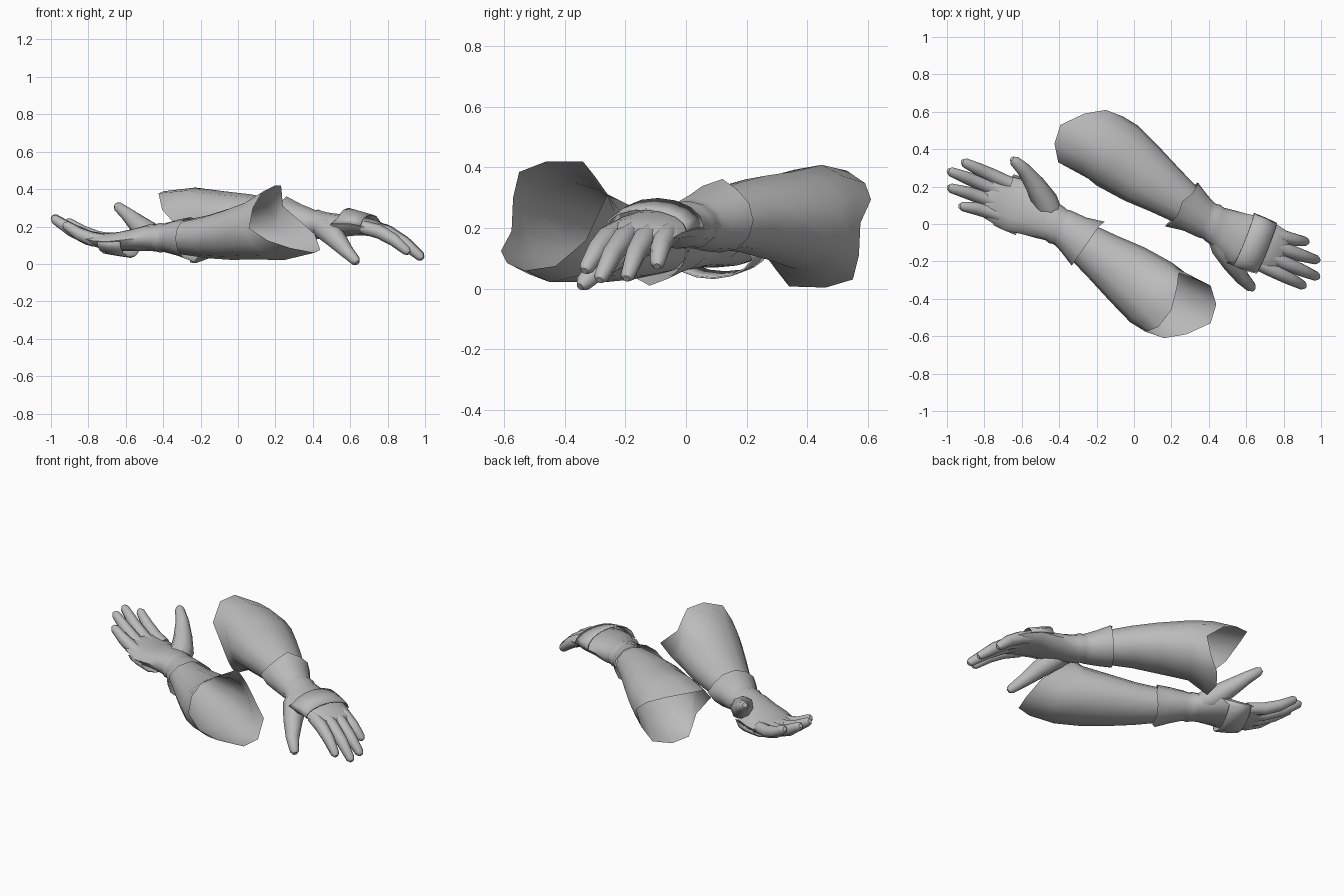
import bpy, bmesh
from math import cos, sin, pi, radians
from mathutils import Vector

if "Cube" in bpy.data.objects:
    bpy.data.objects.remove(bpy.data.objects["Cube"])

grey = bpy.data.materials.new("plain_grey")
grey.use_nodes = True
colour = (0.5, 0.5, 0.5, 1)
grey.diffuse_color = colour
grey.node_tree.nodes["Principled BSDF"].inputs["Base Color"].default_value = colour

SIDES = 12
ARM_ACROSS = Vector((0.57, 0.82, 0))
HAND_ACROSS = Vector((0.37, 0.93, 0))


def other_arm(p):
    """Turn a point of the palm-up arm into its palm-down partner."""
    return Vector((-p.x + 0.12 * (0.2 - p.z), -p.y, 0.4 - p.z + 0.12 * p.x))


def ring(centre, across, width, height, start=0, end=360, count=SIDES):
    """Elliptical cross-section; 0 degrees is the inner side, 90 the top."""
    closed = end - start == 360
    step = radians(end - start) / (count if closed else count - 1)
    pts = []
    for i in range(count):
        a = radians(start) + i * step
        pts.append(Vector(centre) + across * width * cos(a) + Vector((0, 0, height * sin(a))))
    return pts


def loft(name, rings, closed=True, cap_start=False, cap_end=False, thickness=0):
    """Skin the rings, once for each arm."""
    for side, change in (("right", lambda p: p), ("left", other_arm)):
        bm = bmesh.new()
        rows = [[bm.verts.new(change(p)) for p in r] for r in rings]
        n = len(rows[0])
        for a, b in zip(rows, rows[1:]):
            for i in range(n if closed else n - 1):
                j = (i + 1) % n
                bm.faces.new((a[i], a[j], b[j], b[i]))
        if cap_start:
            bm.faces.new(rows[0])
        if cap_end:
            bm.faces.new(rows[-1])
        bmesh.ops.recalc_face_normals(bm, faces=bm.faces[:])
        mesh = bpy.data.meshes.new(side + "_" + name)
        bm.to_mesh(mesh)
        bm.free()
        mesh.materials.append(grey)
        obj = bpy.data.objects.new(side + "_" + name, mesh)
        bpy.context.collection.objects.link(obj)
        if thickness:
            solid = obj.modifiers.new("thickness", "SOLIDIFY")
            solid.thickness = thickness
        bpy.ops.object.select_all(action="DESELECT")
        obj.select_set(True)
        bpy.context.view_layer.objects.active = obj
        bpy.ops.object.shade_smooth_by_angle(angle=radians(50))


def finger(name, path, radii):
    """Tapered eight-sided tube with a blunt rounded tip."""
    path = [Vector(p) for p in path]
    tip = path[-1] + (path[-1] - path[-2]).normalized() * radii[-1] * 0.7
    path.append(tip)
    radii = list(radii) + [radii[-1] * 0.5]
    rings = []
    for i, p in enumerate(path):
        along = (path[min(i + 1, len(path) - 1)] - path[max(i - 1, 0)]).normalized()
        flat = along.cross(Vector((0, 0, 1))).normalized()
        up = flat.cross(along)
        rings.append([p + (flat * cos(k * pi / 4) + up * sin(k * pi / 4)) * radii[i] for k in range(8)])
    loft(name, rings, cap_start=True, cap_end=True)


# Forearm sleeve with a slanted, notched elbow opening
rim = [Vector(p) for p in (
    (0.24, -0.26, 0.31), (0.235, -0.30, 0.37), (0.23, -0.34, 0.42), (0.20, -0.46, 0.42),
    (0.13, -0.55, 0.385), (0.08, -0.57, 0.30), (0.06, -0.575, 0.19), (0.16, -0.61, 0.125),
    (0.28, -0.59, 0.085), (0.41, -0.53, 0.06), (0.44, -0.43, 0.075), (0.41, -0.33, 0.16))]
elbow = ring((0.09, -0.365, 0.185), ARM_ACROSS, 0.195, 0.162)
# swell the underside between elbow and lip
swell = [a.lerp(b, 0.5) + Vector((0, 0, min(0, 0.02 * sin(i * pi / 6)))) for i, (a, b) in enumerate(zip(elbow, rim))]
loft("forearm", [
    rim, swell, elbow,
    ring((-0.04, -0.265, 0.16), ARM_ACROSS, 0.17, 0.138),
    ring((-0.16, -0.18, 0.145), ARM_ACROSS, 0.138, 0.115),
    ring((-0.30, -0.08, 0.14), ARM_ACROSS, 0.105, 0.09)])

# Glove: flared cuff with a pointed corner, creased wrist and palm
flare = ring((-0.255, -0.11, 0.135), ARM_ACROSS, 0.137, 0.115)
flare[0] += Vector((0.02, 0.01, 0))
flare[9] += Vector((0.02, -0.01, -0.01))
loft("glove", [
    flare,
    ring((-0.32, -0.06, 0.14), ARM_ACROSS, 0.115, 0.097),
    ring((-0.375, -0.025, 0.14), HAND_ACROSS, 0.104, 0.082),
    ring((-0.395, -0.015, 0.14), HAND_ACROSS, 0.099, 0.076),
    ring((-0.415, -0.005, 0.14), HAND_ACROSS, 0.105, 0.08),
    ring((-0.435, 0.01, 0.14), HAND_ACROSS, 0.104, 0.074),
    ring((-0.48, 0.035, 0.14), HAND_ACROSS, 0.118, 0.07),
    ring((-0.55, 0.075, 0.13), HAND_ACROSS, 0.138, 0.06),
    ring((-0.64, 0.10, 0.12), HAND_ACROSS, 0.145, 0.05),
    ring((-0.72, 0.135, 0.122), HAND_ACROSS, 0.132, 0.043),
    ring((-0.775, 0.155, 0.134), HAND_ACROSS, 0.12, 0.034),
    ring((-0.80, 0.165, 0.14), HAND_ACROSS, 0.10, 0.018)], cap_end=True)

# Strap over the back of the hand, standing open toward the wrist
strap_wrist = ring((-0.575, 0.085, 0.12), HAND_ACROSS, 0.155, 0.088, 180, 365, 9)
strap_wrist[-1] += Vector((0.03, -0.02, 0))
strap_mid = ring((-0.64, 0.108, 0.115), HAND_ACROSS, 0.152, 0.073, 180, 360, 9)
strap_fingers = ring((-0.70, 0.13, 0.118), HAND_ACROSS, 0.146, 0.066, 180, 360, 9)
loft("hand_strap", [strap_wrist, strap_mid, strap_fingers], closed=False, thickness=0.006)

# Fingers and thumb
thick = (0.036, 0.038, 0.034, 0.025)
finger("index_finger", ((-0.66, 0.215, 0.125), (-0.75, 0.255, 0.138), (-0.83, 0.292, 0.172), (-0.905, 0.328, 0.222)), thick)
finger("middle_finger", ((-0.68, 0.155, 0.12), (-0.79, 0.205, 0.138), (-0.89, 0.245, 0.183), (-0.98, 0.28, 0.243)), thick)
finger("ring_finger", ((-0.70, 0.10, 0.12), (-0.80, 0.137, 0.138), (-0.89, 0.167, 0.18), (-0.98, 0.192, 0.238)), thick)
finger("little_finger", ((-0.70, 0.04, 0.12), (-0.78, 0.068, 0.132), (-0.85, 0.084, 0.16), (-0.918, 0.094, 0.205)), thick)
finger("thumb", ((-0.42, 0.03, 0.135), (-0.475, 0.12, 0.16), (-0.53, 0.212, 0.21), (-0.59, 0.292, 0.265), (-0.64, 0.338, 0.305)),
       (0.05, 0.07, 0.054, 0.038, 0.028))
